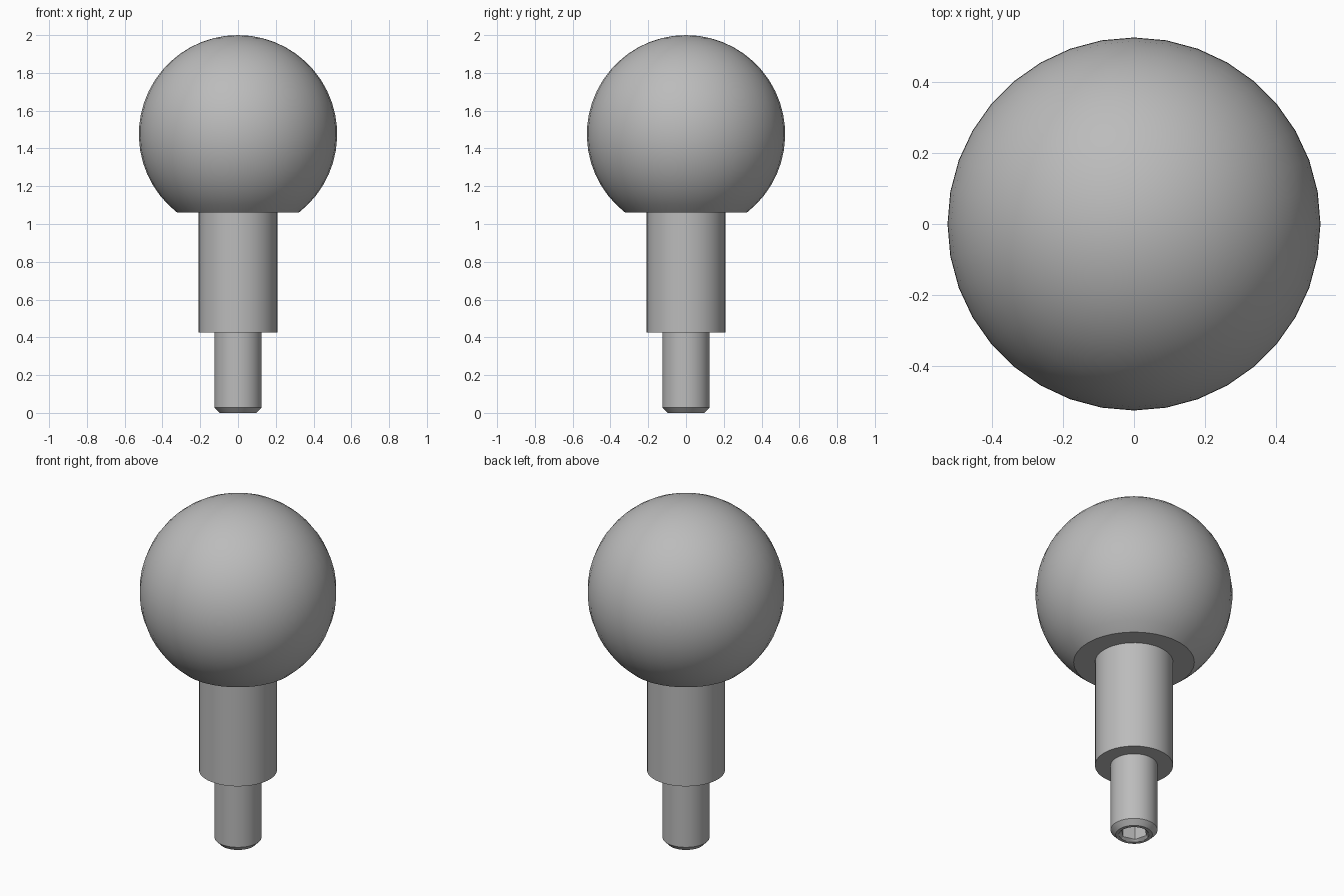
import bpy
import bmesh
from math import pi, sin, cos, asin, radians, tau

cube = bpy.data.objects.get("Cube")
if cube:
    bpy.data.objects.remove(cube, do_unlink=True)

steel = bpy.data.materials.new("grey_steel")
steel.use_nodes = True
steel.diffuse_color = (0.5, 0.5, 0.5, 1)
steel.node_tree.nodes["Principled BSDF"].inputs["Base Color"].default_value = (0.5, 0.5, 0.5, 1)


def hexagon(apothem):
    """Radius of a hexagon outline as a function of angle."""
    def radius(a):
        return apothem / cos((a - radians(45)) % (pi / 3) - pi / 6)
    return radius


def lathe(name, profile, segments):
    """Revolve (radius, z) pairs; a radius may be a function of the angle."""
    bm = bmesh.new()
    rings = []
    for r, z in profile:
        if r == 0:
            rings.append([bm.verts.new((0, 0, z))] * segments)
            continue
        ring = []
        for i in range(segments):
            a = tau * i / segments
            d = r(a) if callable(r) else r
            ring.append(bm.verts.new((d * cos(a), d * sin(a), z)))
        rings.append(ring)
    for low, high in zip(rings, rings[1:]):
        for i in range(segments):
            j = (i + 1) % segments
            corners = dict.fromkeys((low[i], low[j], high[j], high[i]))
            bm.faces.new(list(corners))
    bmesh.ops.recalc_face_normals(bm, faces=bm.faces)
    mesh = bpy.data.meshes.new(name)
    bm.to_mesh(mesh)
    bm.free()
    mesh.materials.append(steel)
    obj = bpy.data.objects.new(name, mesh)
    bpy.context.collection.objects.link(obj)
    bpy.ops.object.select_all(action="DESELECT")
    obj.select_set(True)
    bpy.context.view_layer.objects.active = obj
    bpy.ops.object.shade_smooth_by_angle(angle=radians(25))
    return obj


# Ball with a flat underside
R, CENTRE, FLAT = 0.525, 1.475, 1.06
start = asin((FLAT - CENTRE) / R)
STEPS = 20
arc = [start + (pi / 2 - start) * i / STEPS for i in range(STEPS)]
ball = [(0, FLAT)] + [(R * cos(t), CENTRE + R * sin(t)) for t in arc] + [(0, CENTRE + R)]
lathe("ball_knob", ball, 36)

# Thick sleeve below the ball
SHOULDER = 0.425
lathe("sleeve", [(0, SHOULDER), (0.208, SHOULDER), (0.208, FLAT), (0, FLAT)], 48)

# Thin pin with chamfered tip and a countersunk hexagonal socket
socket = hexagon(0.062)
lathe("socket_pin", [
    (0, 0.14), (socket, 0.14), (socket, 0.012), (0.08, 0),
    (0.098, 0), (0.125, 0.028), (0.125, SHOULDER), (0, SHOULDER),
], 48)
